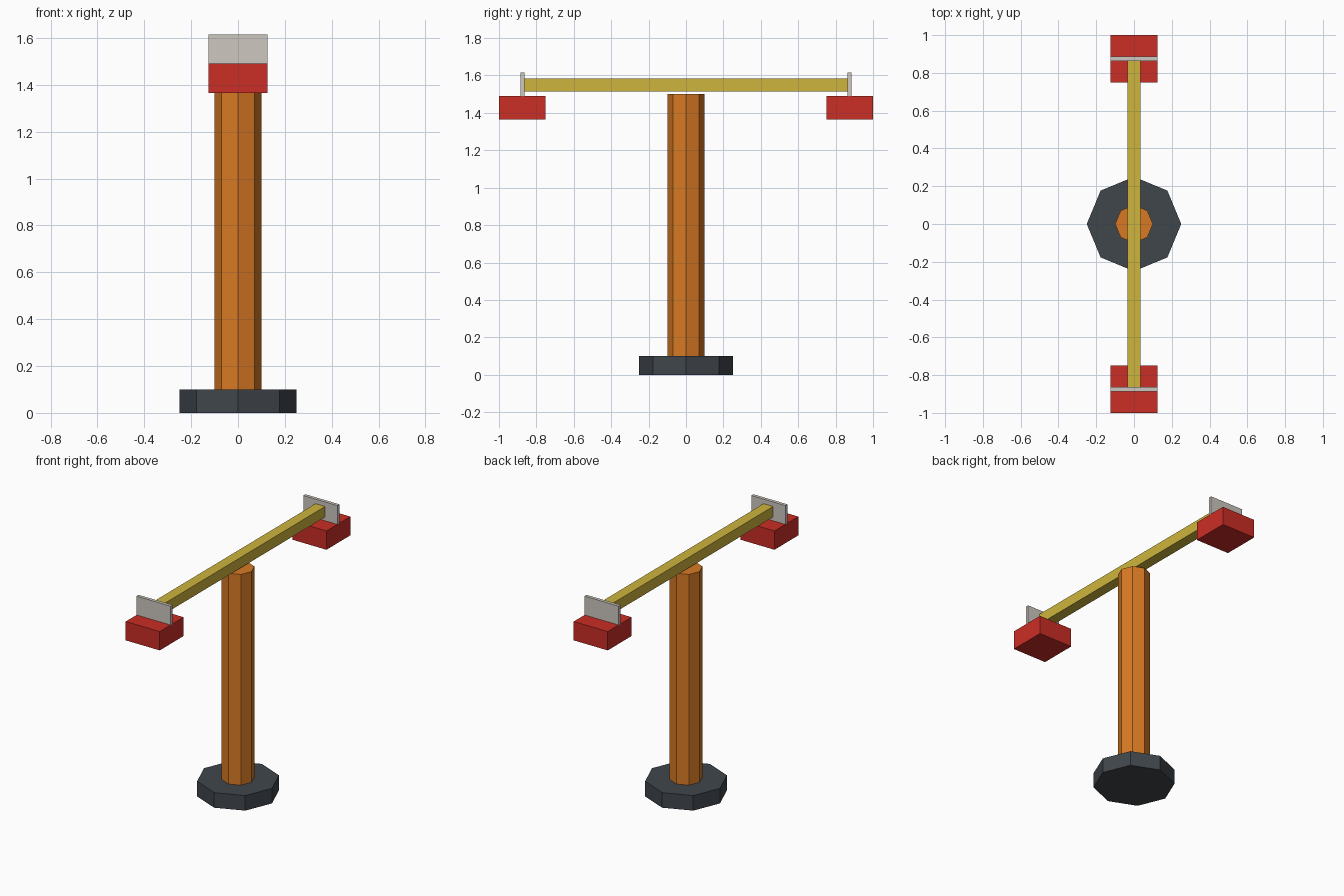
import bpy
import math

if "Cube" in bpy.data.objects:
    bpy.data.objects.remove(bpy.data.objects["Cube"])


def material(name, hex_rgb):
    """Flat colour from an sRGB hex value, stored as linear."""
    lin = []
    for i in (0, 2, 4):
        c = int(hex_rgb[i:i + 2], 16) / 255
        lin.append(c / 12.92 if c <= 0.04045 else ((c + 0.055) / 1.055) ** 2.4)
    m = bpy.data.materials.new(name)
    m.diffuse_color = (*lin, 1)
    m.use_nodes = True
    m.node_tree.nodes["Principled BSDF"].inputs["Base Color"].default_value = m.diffuse_color
    return m


ORANGE = material("orange", "D87A24")
DARK = material("dark grey", "40464C")
YELLOW = material("mustard yellow", "CEB53D")
RED = material("red", "CB2E25")
GREY = material("light grey", "CDC8C0")


def finish(name, mat):
    ob = bpy.context.object
    ob.name = name
    ob.data.materials.append(mat)
    return ob


def box(name, centre, size, mat):
    bpy.ops.mesh.primitive_cube_add(size=1, location=centre)
    ob = finish(name, mat)
    ob.scale = size
    bpy.ops.object.transform_apply(location=False, rotation=False, scale=True)
    return ob


def octagon(name, radius, z0, z1, mat):
    # corners lie on the x and y axes
    bpy.ops.mesh.primitive_cylinder_add(vertices=8, radius=radius, depth=z1 - z0,
                                        location=(0, 0, (z0 + z1) / 2))
    return finish(name, mat)


# Foot and upright post
octagon("base", 0.25, 0.0, 0.1, DARK)
octagon("post", 0.1, 0.002, 1.5, ORANGE)

# Cross beam running front to back
box("beam", (0, 0, 1.55), (0.07, 1.74, 0.07), YELLOW)

# Hanging block and upright plate at each beam end
for side, label in ((-1, "front"), (1, "back")):
    box(label + "_block", (0, side * 0.875, 1.4275), (0.25, 0.25, 0.125), RED)
    box(label + "_plate", (0, side * 0.875, 1.5525), (0.25, 0.022, 0.125), GREY)
